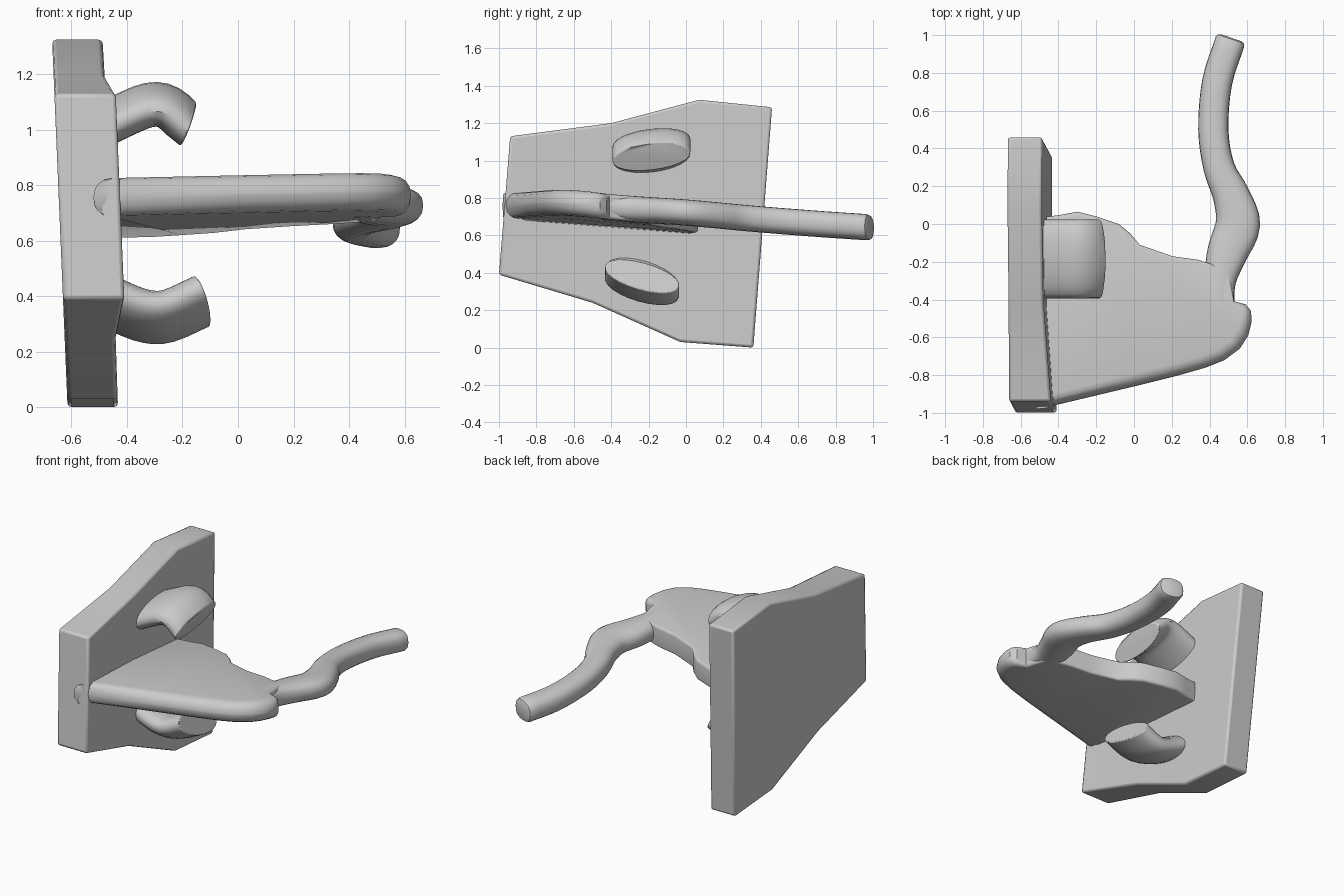
import bpy, bmesh, math
from mathutils import Vector

if "Cube" in bpy.data.objects:
    bpy.data.objects.remove(bpy.data.objects["Cube"])

grey = bpy.data.materials.new("light_grey")
grey.diffuse_color = (0.6, 0.6, 0.6, 1)
grey.use_nodes = True
grey.node_tree.nodes["Principled BSDF"].inputs["Base Color"].default_value = grey.diffuse_color


def make(name, rings, bevel=0.0):
    """Skin a list of equal-length closed rings and cap both ends."""
    bm = bmesh.new()
    vs = [[bm.verts.new(p) for p in ring] for ring in rings]
    n = len(vs[0])
    for a, b in zip(vs, vs[1:]):
        for i in range(n):
            j = (i + 1) % n
            bm.faces.new((a[i], a[j], b[j], b[i]))
    bm.faces.new(vs[0][::-1])
    bm.faces.new(vs[-1])
    bmesh.ops.recalc_face_normals(bm, faces=bm.faces)
    mesh = bpy.data.meshes.new(name)
    bm.to_mesh(mesh)
    bm.free()
    ob = bpy.data.objects.new(name, mesh)
    bpy.context.collection.objects.link(ob)
    mesh.materials.append(grey)
    if bevel:
        m = ob.modifiers.new("soft_edges", 'BEVEL')
        m.width, m.segments = bevel, 2
        m.limit_method, m.angle_limit = 'ANGLE', math.radians(40)
    bpy.ops.object.select_all(action='DESELECT')
    ob.select_set(True)
    bpy.context.view_layer.objects.active = ob
    bpy.ops.object.shade_smooth_by_angle(angle=math.radians(35))
    return ob


def spline(pts, steps):
    """Catmull-Rom points through pts (tuples of any length)."""
    p = [Vector(q) for q in pts]
    p = [2 * p[0] - p[1]] + p + [2 * p[-1] - p[-2]]
    out = []
    for i in range(1, len(p) - 2):
        a, b, c, d = p[i - 1:i + 3]
        for k in range(steps):
            t = k / steps
            out.append(0.5 * (2 * b + (c - a) * t + (2 * a - 5 * b + 4 * c - d) * t * t
                              + (3 * b - a - 3 * c + d) * t ** 3))
    return out + [p[-2]]


def tilt_z(x, y):
    """Mid height of the slightly tilted shelf and handle."""
    return 0.70 + 0.04 * x - 0.079 * y


def sgnpow(v, e):
    return math.copysign(abs(v) ** e, v)


# Back plate: columns of (y, z) top and bottom, and front-face x
tops = [(-0.94, 1.13), (-0.40, 1.20), (0.07, 1.325), (0.46, 1.285)]
bottoms = [(-1.0, 0.39), (-0.50, 0.24), (-0.03, 0.03), (0.36, 0.0)]
faces_x = [-0.42, -0.458, -0.46, -0.46]
rings = []
for t, b, fx in zip(tops, bottoms, faces_x):
    rings.append([(x - 0.042 * (z - 0.66), y, z)
                  for x, (y, z) in ((-0.642, b), (fx, b), (fx, t), (-0.642, t))])
make("back_plate", rings, 0.014)

# Shelf: outline (x, y, edge radius), counter-clockwise, rounded mostly at the front
outline = [(-0.52, -0.98, .06), (-0.42, -0.96, .06), (0.0, -0.86, .066), (0.24, -0.80, .066),
           (0.38, -0.76, .066), (0.48, -0.72, .066), (0.56, -0.66, .066), (0.605, -0.59, .066),
           (0.622, -0.52, .06), (0.62, -0.46, .05), (0.59, -0.425, .035), (0.53, -0.41, .02),
           (0.50, -0.24, .015), (0.34, -0.19, .015), (0.20, -0.17, .015), (0.03, -0.11, .015),
           (-0.02, -0.05, .02), (-0.08, 0.0, .02), (-0.20, 0.04, .02), (-0.30, 0.065, .02),
           (-0.38, 0.05, .02), (-0.52, 0.03, .02)]
H = 0.068
layers = [(s, math.radians(a)) for s, angles in
          ((-1, (-90, -67, -45, -22, 0)), (1, (0, 22, 45, 67, 90))) for a in angles]
rings = []
for s, a in layers:
    ring = []
    for i, (x, y, r) in enumerate(outline):
        p, q = outline[i - 1], outline[(i + 1) % len(outline)]
        tan = Vector((q[0] - p[0], q[1] - p[1])).normalized()
        off = r * (1 - math.cos(a))
        z = tilt_z(x, y) + s * (H - r) + r * math.sin(a)
        ring.append((x - tan.y * off, y + tan.x * off, z))
    rings.append(ring)
make("shelf", rings)

# Handle: wavy tube (x, y, half width) leaving the shelf toward the back
path = [(0.45, -0.45, .08), (0.455, -0.30, .085), (0.495, -0.15, .108), (0.55, 0.0, .118),
        (0.515, 0.15, .098), (0.45, 0.30, .083), (0.42, 0.50, .08), (0.44, 0.75, .08),
        (0.508, 0.965, .08)]
pts = spline(path, 4)
rings = []
end_dir = (pts[-1] - pts[-2]).normalized()
pts += [pts[-1] + Vector((end_dir.x * .015, end_dir.y * .015, -.006)),
        pts[-1] + Vector((end_dir.x * .022, end_dir.y * .022, -.022))]
for i, p in enumerate(pts):
    if i >= len(pts) - 3:
        d = end_dir.xy.normalized()
    else:
        d = (pts[i + 1] - pts[max(i - 1, 0)]).xy.normalized()
    hz = 0.07 - (0, .006, .022)[max(0, i - len(pts) + 3)]
    ring = []
    for k in range(20):
        a = math.tau * k / 20
        w = p.z * sgnpow(math.cos(a), 0.8)
        x, y = p.x + d.y * w, p.y - d.x * w
        ring.append((x, y, tilt_z(x, y) + hz * sgnpow(math.sin(a), 0.8)))
    rings.append(ring)
make("handle", rings)


# Curved tabs: wide elliptical section swept along an x-z path
def tab(name, path, mid_y, roll, half_w, half_h, end_dir):
    pts = spline(path, 3)
    rings = []
    for i, p in enumerate(pts):
        d = (pts[min(i + 1, len(pts) - 1)] - pts[max(i - 1, 0)]).normalized()
        if i == len(pts) - 1:
            d = Vector(end_dir).normalized()
        along = Vector((d.x, 0, d.y))
        up = Vector((-d.y, 0, d.x))
        side = Vector((0, math.cos(roll), math.sin(roll)))
        up = (up - side * up.dot(side)).normalized()
        c = Vector((p.x, mid_y, p.y))
        rings.append([c + side * half_w * math.cos(math.tau * k / 24)
                      + up * half_h * sgnpow(math.sin(math.tau * k / 24), 0.9)
                      for k in range(24)])
    make(name, rings, 0.006)


tab("upper_tab", [(-0.52, 1.0), (-0.42, 1.05), (-0.32, 1.09), (-0.25, 1.08), (-0.18, 1.018)],
    -0.185, 0.12, 0.21, 0.077, (0.93, -0.37))
tab("lower_tab", [(-0.52, 0.41), (-0.42, 0.36), (-0.33, 0.328), (-0.25, 0.33), (-0.13, 0.383)],
    -0.235, -0.28, 0.205, 0.08, (0.92, 0.40))
